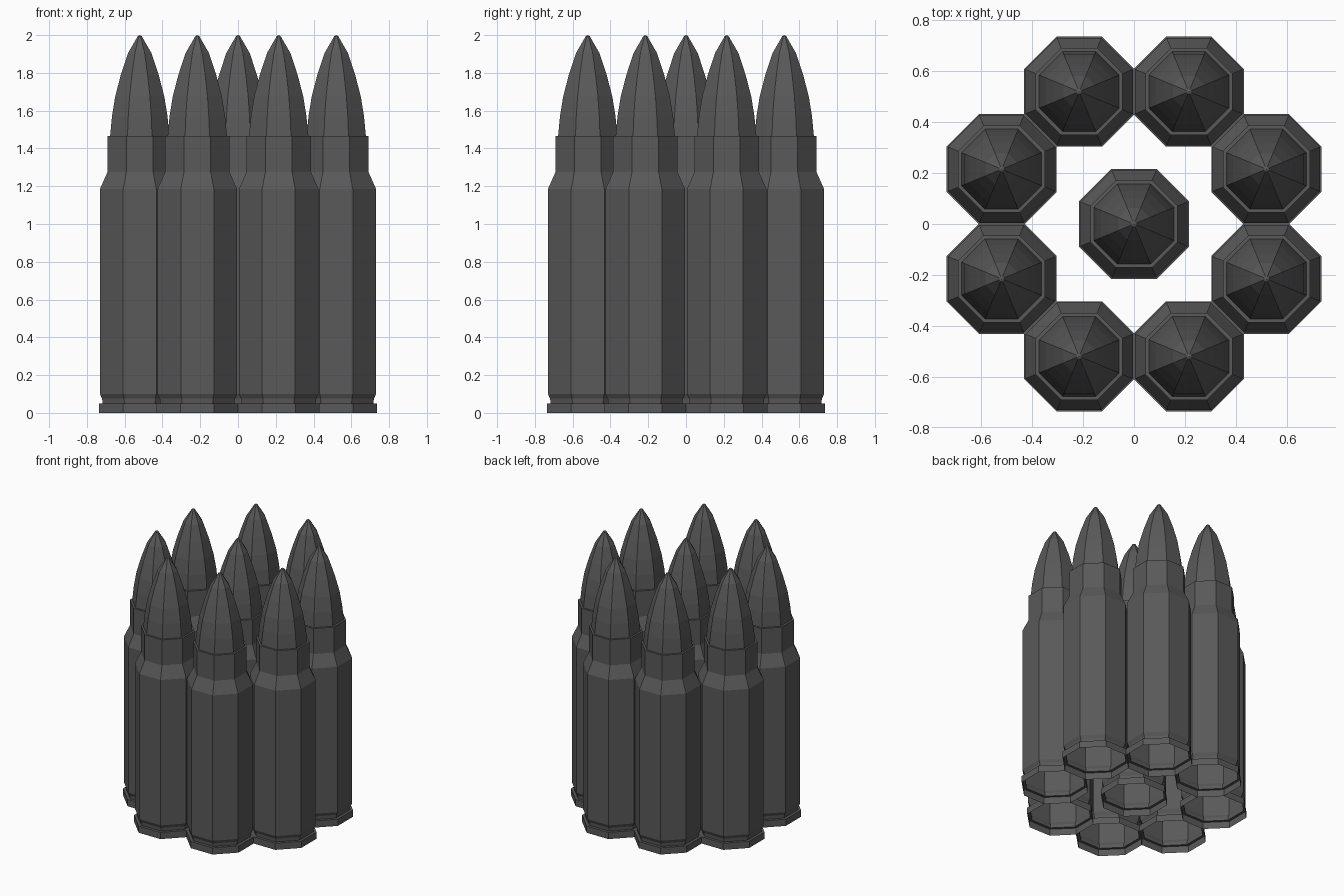
import bpy
import bmesh
from math import cos, sin, pi, radians

cube = bpy.data.objects.get("Cube")
if cube:
    bpy.data.objects.remove(cube)

SIDES = 8
RING_RADIUS = 0.563

# One dark metal for everything
metal = bpy.data.materials.new("dark gunmetal")
metal.use_nodes = True
colour = (0.1, 0.1, 0.1, 1)
metal.diffuse_color = colour
metal.node_tree.nodes["Principled BSDF"].inputs["Base Color"].default_value = colour

# (flat-to-centre distance, height) from the open base up to the tip
CASING = [(0.216, 0), (0.216, 0.05), (0.197, 0.05), (0.199, 0.075), (0.211, 0.1),
          (0.211, 1.185), (0.171, 1.275), (0.171, 1.465), (0.157, 1.465)]
TIP = [(0.157, 1.465), (0.147, 1.57), (0.13, 1.675), (0.1, 1.79),
       (0.062, 1.905), (0.01, 1.995)]


def lathe(name, profile, pointed=False):
    """Spin a profile into an eight-sided shell, optionally closed by a point."""
    bm = bmesh.new()
    rings = []
    for flat, z in profile:
        r = flat / cos(pi / SIDES)
        angles = [2 * pi * (i + 0.5) / SIDES for i in range(SIDES)]
        rings.append([bm.verts.new((r * cos(a), r * sin(a), z)) for a in angles])
    for low, high in zip(rings, rings[1:]):
        for i in range(SIDES):
            j = (i + 1) % SIDES
            bm.faces.new((low[i], low[j], high[j], high[i]))
    if pointed:
        apex = bm.verts.new((0, 0, 2))
        for i in range(SIDES):
            bm.faces.new((rings[-1][i], rings[-1][(i + 1) % SIDES], apex))
    mesh = bpy.data.meshes.new(name)
    bm.to_mesh(mesh)
    bm.free()
    mesh.materials.append(metal)
    return mesh


parts = {"casing": lathe("casing", CASING), "tip": lathe("tip", TIP, True)}

# One cartridge in the middle, eight in a ring around it
places = [("centre", 0, 0)]
for k in range(8):
    a = radians(22.5 + 45 * k)
    places.append((f"ring_{k + 1}", RING_RADIUS * cos(a), RING_RADIUS * sin(a)))

for label, x, y in places:
    for part, mesh in parts.items():
        obj = bpy.data.objects.new(f"{label}_{part}", mesh)
        obj.location = (x, y, 0)
        bpy.context.collection.objects.link(obj)
